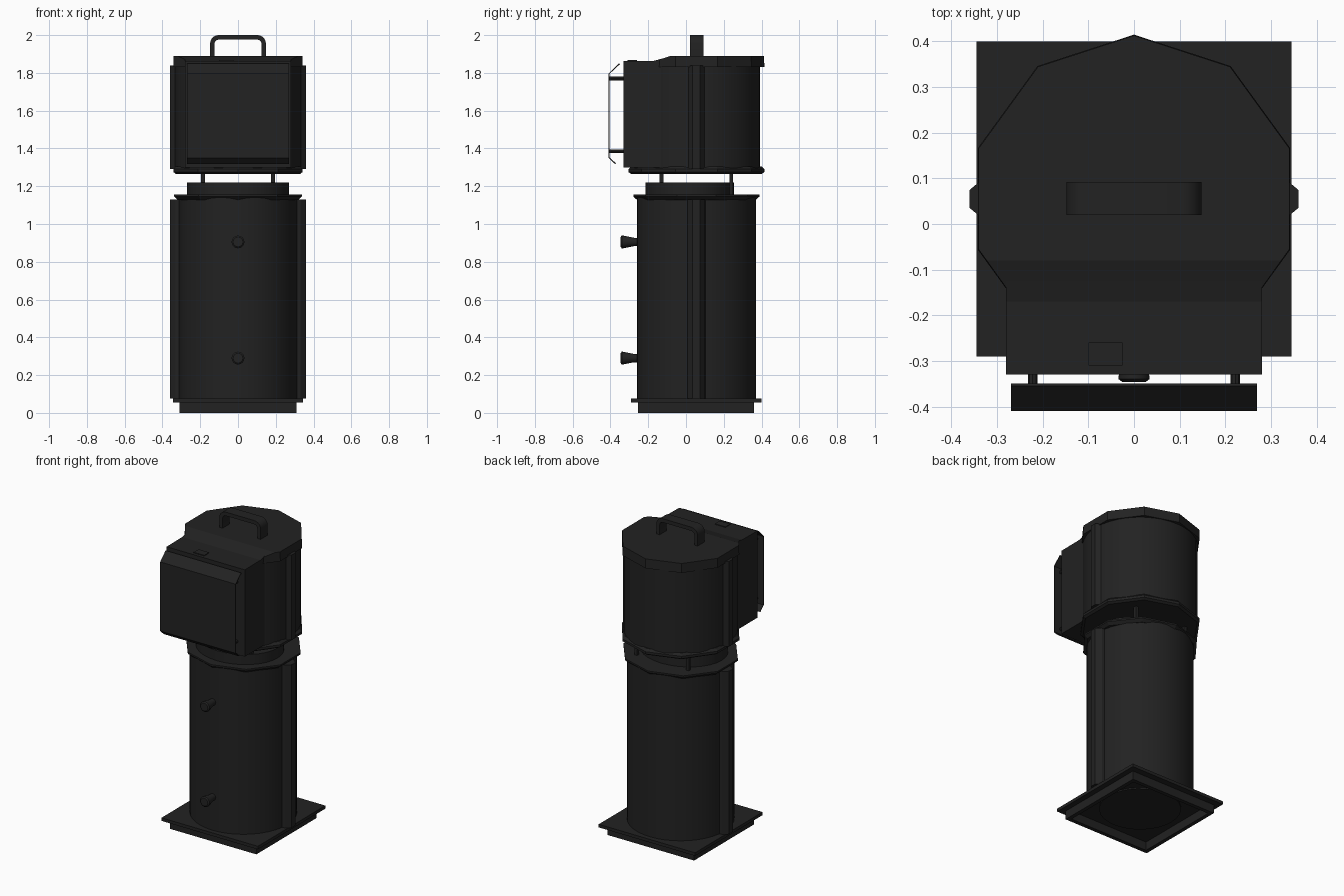
import bpy, bmesh
from math import sin, cos, pi, radians
from mathutils import Vector

cube = bpy.data.objects.get("Cube")
if cube:
    bpy.data.objects.remove(cube, do_unlink=True)

AXIS_Y = 0.055  # the drums stand slightly behind the centre

iron = bpy.data.materials.new("black_iron")
iron.use_nodes = True
COLOUR = (0.016, 0.016, 0.016, 1)
iron.diffuse_color = COLOUR
iron.node_tree.nodes["Principled BSDF"].inputs["Base Color"].default_value = COLOUR


def finish(name, bm, smooth=False):
    bmesh.ops.recalc_face_normals(bm, faces=bm.faces)
    mesh = bpy.data.meshes.new(name)
    bm.to_mesh(mesh)
    bm.free()
    mesh.materials.append(iron)
    obj = bpy.data.objects.new(name, mesh)
    bpy.context.collection.objects.link(obj)
    if smooth:
        bpy.ops.object.select_all(action='DESELECT')
        obj.select_set(True)
        bpy.context.view_layer.objects.active = obj
        bpy.ops.object.shade_smooth_by_angle(angle=radians(30))
    return obj


def drum_mesh(rings, sides, squash=1.0, y=AXIS_Y):
    """Closed stack of (radius, z) rings, with one corner at the back."""
    bm = bmesh.new()
    loops = []
    for r, z in rings:
        angles = [pi / 2 + 2 * pi * i / sides for i in range(sides)]
        loops.append([bm.verts.new((r * cos(a), y + r * squash * sin(a), z)) for a in angles])
    for low, high in zip(loops, loops[1:]):
        for i in range(sides):
            j = (i + 1) % sides
            bm.faces.new((low[i], low[j], high[j], high[i]))
    bm.faces.new(loops[0])
    bm.faces.new(loops[-1])
    return bm


def prism(name, profile, place, lo, hi, smooth=False):
    """Extrude a 2D outline; place(u, v, w) gives the 3D position."""
    bm = bmesh.new()
    face = bm.faces.new([bm.verts.new(place(u, v, lo)) for u, v in profile])
    out = bmesh.ops.extrude_face_region(bm, geom=[face])
    shift = Vector(place(0, 0, hi)) - Vector(place(0, 0, lo))
    for v in out["geom"]:
        if isinstance(v, bmesh.types.BMVert):
            v.co += shift
    return finish(name, bm, smooth)


def box(name, x0, x1, y0, y1, z0, z1):
    outline = [(x0, y0), (x1, y0), (x1, y1), (x0, y1)]
    return prism(name, outline, lambda u, v, w: (u, v, w), z0, z1)


def along_x(u, v, w):
    return (w, u, v)


def along_y(u, v, w):
    return (u, w, v)


# Base plate on a hollow square skirt
box("base_plate", -0.345, 0.345, -0.29, 0.40, 0.055, 0.075)
for side, s in (("left", 1), ("right", -1)):
    a, b = sorted((s * 0.31, s * 0.285))
    box("skirt_" + side, a, b, -0.255, 0.36, 0, 0.056)
box("skirt_front", -0.29, 0.29, -0.255, -0.23, 0, 0.056)
box("skirt_back", -0.29, 0.29, 0.335, 0.36, 0, 0.056)
finish("base_disc", drum_mesh([(0.24, 0.047), (0.24, 0.056)], 32))

# Lower drum, flange and neck
finish("lower_drum", drum_mesh([(0.315, 0.07), (0.315, 1.14)], 40), True)
finish("drum_flange", drum_mesh([(0.335, 1.128), (0.355, 1.145), (0.355, 1.155)], 10, 0.94))
finish("neck", drum_mesh([(0.27, 1.15), (0.27, 1.22)], 32, 0.87, 0.02), True)

# Posts between the neck and the head
for side, s in (("left", 1), ("right", -1)):
    for end, y in (("front", -0.13), ("back", 0.24)):
        x = s * 0.185
        box(f"post_{end}_{side}", x - 0.01, x + 0.01, y - 0.01, y + 0.01, 1.14, 1.28)

# Head drum with ten-sided floor rim and lid
finish("head_drum", drum_mesh([(0.337, 1.29), (0.337, 1.85)], 40), True)
finish("head_floor", drum_mesh([(0.345, 1.265), (0.36, 1.275), (0.36, 1.29), (0.345, 1.305)], 10))
lid = drum_mesh([(0.36, 1.83), (0.358, 1.89)], 10)
slope = Vector((0, -0.28, 0.9))
cut = bmesh.ops.bisect_plane(lid, geom=lid.verts[:] + lid.edges[:] + lid.faces[:],
                             plane_co=(0, -0.08, 1.89), plane_no=slope, clear_outer=True)
rim = [e for e in cut["geom_cut"] if isinstance(e, bmesh.types.BMEdge)]
bmesh.ops.holes_fill(lid, edges=lid.edges[:], sides=0)
finish("head_lid", lid)

# Front housing of the head
housing = [(-0.33, 1.30), (-0.33, 1.862), (-0.17, 1.864), (-0.08, 1.888), (0.05, 1.888), (0.05, 1.30)]
prism("front_housing", housing, along_x, -0.28, 0.28)
box("housing_cap", -0.10, -0.025, -0.31, -0.26, 1.86, 1.867)

# Side ribs on both drums
for part, z0, z1, root in (("drum", 0.075, 1.13, 0.30), ("head", 1.29, 1.84, 0.325)):
    for side, s in (("left", 1), ("right", -1)):
        outline = [(s * root, 0.005), (s * 0.33, 0.01), (s * 0.36, 0.035),
                   (s * 0.36, 0.075), (s * 0.33, 0.10), (s * root, 0.105)]
        prism(f"{part}_rib_{side}", outline, lambda u, v, w: (u, v, w), z0, z1)

# Folded shield sheet on four pins
fold = [(-0.355, 1.85), (-0.41, 1.797), (-0.41, 1.35), (-0.375, 1.317)]
inner = [(y + 0.005, z - dz) for (y, z), dz in zip(fold, (0.004, 0.002, -0.002, -0.004))]
prism("front_shield", fold + inner[::-1], along_x, -0.27, 0.27)
for side, s in (("left", 1), ("right", -1)):
    for level, z in (("upper", 1.77), ("lower", 1.385)):
        pin = [(s * 0.222 + 0.01 * cos(i * pi / 4), z + 0.01 * sin(i * pi / 4)) for i in range(8)]
        prism(f"shield_pin_{level}_{side}", pin, along_y, -0.408, -0.32)

# Flared knobs on the front of the lower drum
for level, z in (("upper", 0.905), ("lower", 0.29)):
    bm = drum_mesh([(0.022, 0.25), (0.022, 0.275), (0.034, 0.335), (0.034, 0.34), (0.026, 0.346)], 16, y=0)
    for v in bm.verts:
        v.co = Vector((v.co.x, -v.co.z, z + v.co.y))
    finish("knob_" + level, bm, True)


# Strap handle with rounded corners
def arch(half, top, radius):
    pts = [(-half, 1.88)]
    for cx, start in ((-half + radius, pi), (half - radius, pi / 2)):
        for i in range(6):
            a = start - i * pi / 10
            pts.append((cx + radius * cos(a), top - radius + radius * sin(a)))
    return pts + [(half, 1.88)]


prism("carry_handle", arch(0.148, 2.0, 0.045) + arch(0.124, 1.976, 0.022)[::-1],
      along_y, 0.02, 0.092, True)
